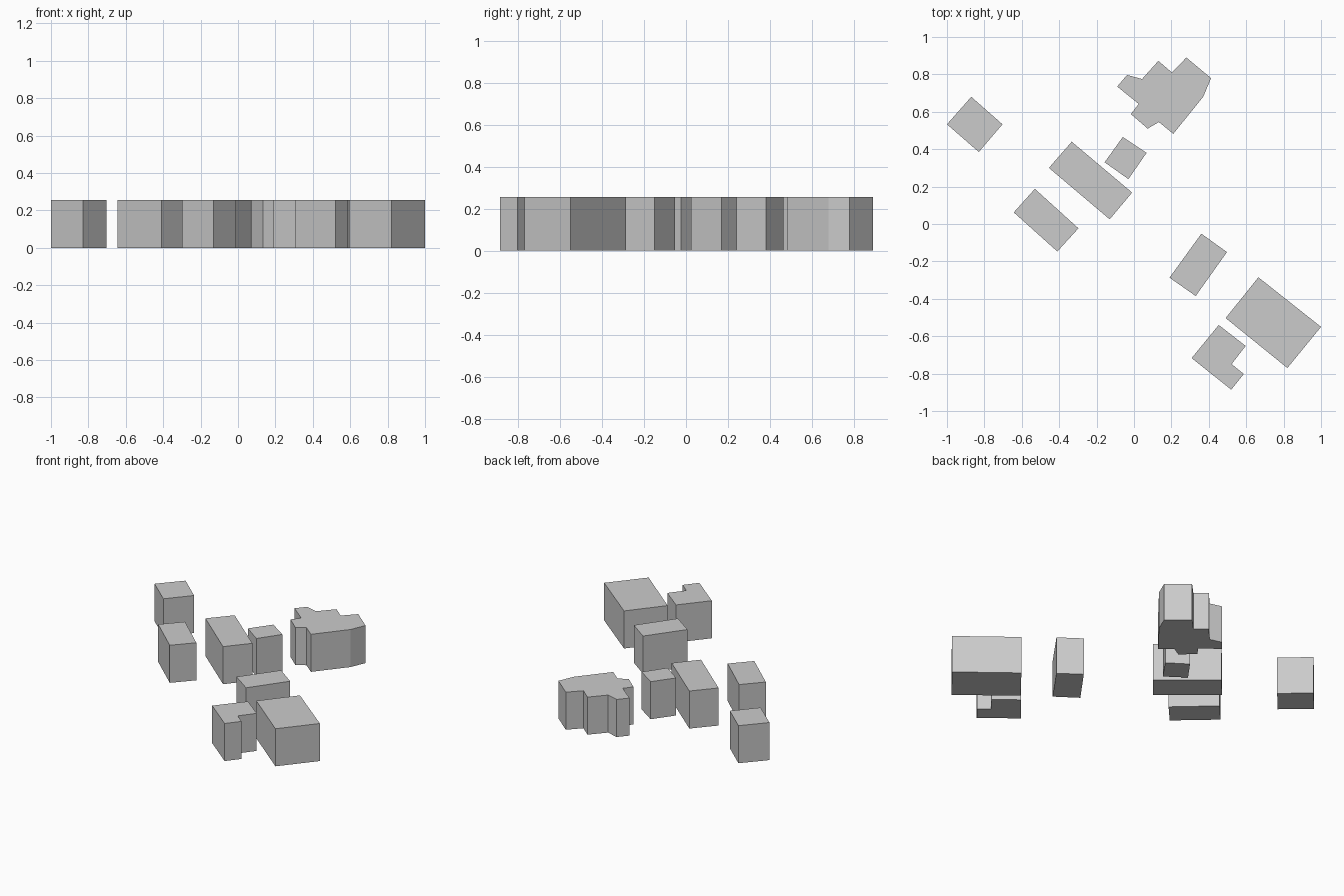
import bpy
import bmesh

if "Cube" in bpy.data.objects:
    bpy.data.objects.remove(bpy.data.objects["Cube"])

HEIGHT = 0.255

# Ground-plan outline of each flat-roofed block (x, y)
FOOTPRINTS = {
    "west_block": [(-0.87, 0.68), (-0.703, 0.533), (-0.83, 0.385), (-1.0, 0.533)],
    "long_block": [(-0.333, 0.44), (-0.01, 0.168), (-0.13, 0.025), (-0.455, 0.30)],
    "southwest_block": [(-0.53, 0.188), (-0.297, -0.023), (-0.41, -0.147), (-0.643, 0.062)],
    "small_block": [(-0.06, 0.465), (0.067, 0.38), (-0.03, 0.24), (-0.157, 0.33)],
    "middle_block": [(0.36, -0.052), (0.497, -0.15), (0.33, -0.385), (0.19, -0.287)],
    "large_block": [(0.665, -0.285), (1.0, -0.55), (0.82, -0.77), (0.49, -0.503)],
    # Block with a notched corner
    "notched_block": [(0.453, -0.54), (0.597, -0.652), (0.522, -0.749),
                      (0.587, -0.802), (0.52, -0.886), (0.308, -0.717)],
    # Stepped block with several wings
    "stepped_block": [(-0.037, 0.797), (0.043, 0.775), (0.13, 0.872), (0.203, 0.81),
                      (0.28, 0.89), (0.412, 0.78), (0.37, 0.68), (0.21, 0.482),
                      (0.133, 0.545), (0.073, 0.51), (-0.017, 0.588), (0.025, 0.642),
                      (-0.09, 0.735)],
}


def extrude_block(name, outline):
    """Closed prism standing on the ground."""
    bm = bmesh.new()
    base = bm.faces.new([bm.verts.new((x, y, 0)) for x, y in outline])
    top = bmesh.ops.extrude_face_region(bm, geom=[base], use_keep_orig=True)["geom"]
    top_verts = [g for g in top if isinstance(g, bmesh.types.BMVert)]
    bmesh.ops.translate(bm, verts=top_verts, vec=(0, 0, HEIGHT))
    bmesh.ops.recalc_face_normals(bm, faces=bm.faces)
    mesh = bpy.data.meshes.new(name)
    bm.to_mesh(mesh)
    bm.free()
    bpy.context.collection.objects.link(bpy.data.objects.new(name, mesh))


for block_name, block_outline in FOOTPRINTS.items():
    extrude_block(block_name, block_outline)
